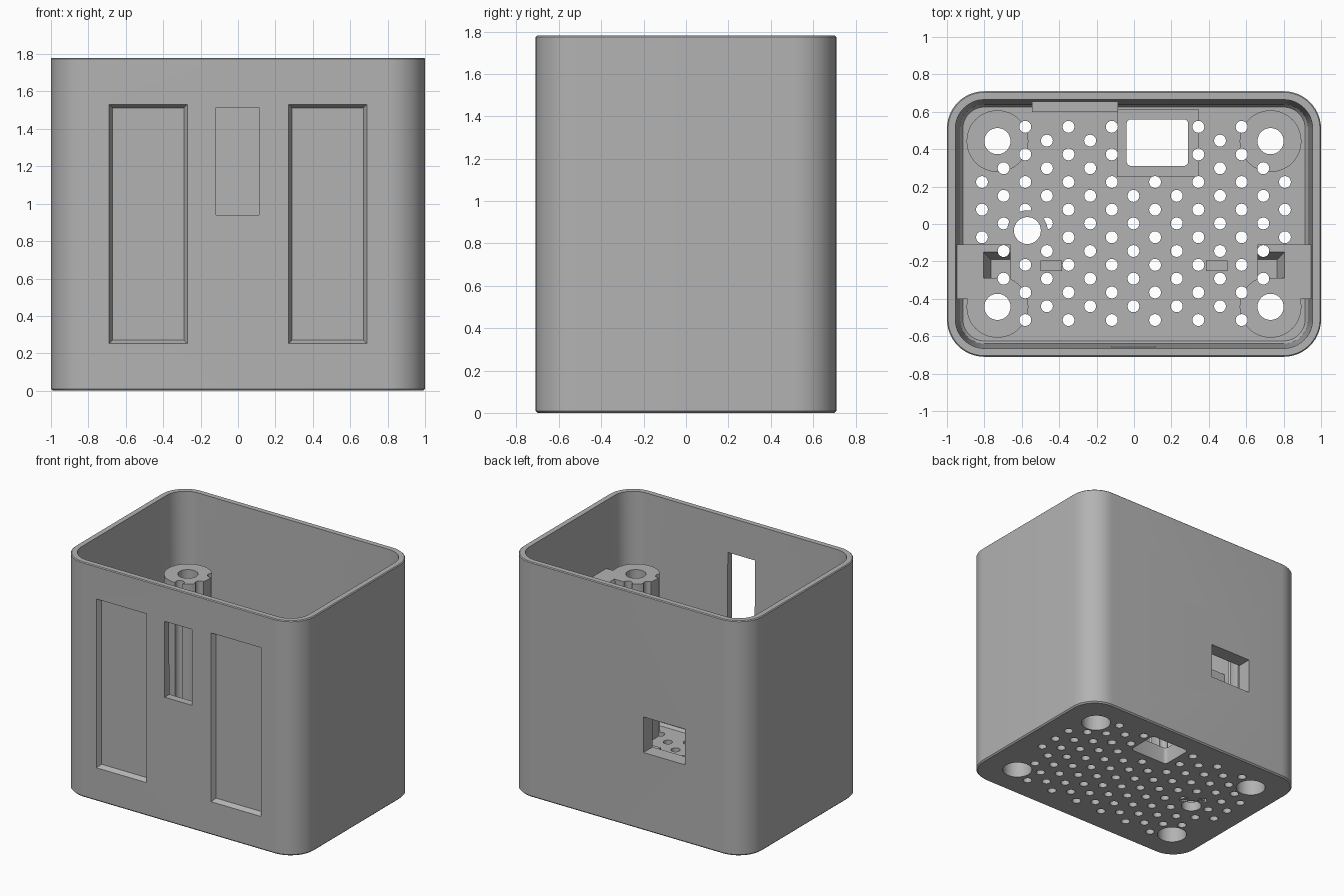
import bpy, bmesh, math
from mathutils import Matrix

cube = bpy.data.objects.get("Cube")
if cube:
    bpy.data.objects.remove(cube, do_unlink=True)

HALF_X, HALF_Y, HEIGHT, FLOOR, POST_TOP = 1.0, 0.71, 1.78, 0.07, 1.27

grey = bpy.data.materials.new("plain grey plastic")
grey.use_nodes = True
colour = (0.45, 0.45, 0.45, 1)
grey.diffuse_color = colour
grey.node_tree.nodes["Principled BSDF"].inputs["Base Color"].default_value = colour


def finish(bm, name):
    bmesh.ops.recalc_face_normals(bm, faces=bm.faces)
    mesh = bpy.data.meshes.new(name)
    bm.to_mesh(mesh)
    bm.free()
    obj = bpy.data.objects.new(name, mesh)
    bpy.context.collection.objects.link(obj)
    mesh.materials.append(grey)
    return obj


def rounded_rect(hx, hy, r, steps, cx=0, cy=0):
    """Outline of a rectangle with round corners."""
    pts = []
    for q, (sx, sy) in enumerate([(1, 1), (-1, 1), (-1, -1), (1, -1)]):
        for i in range(steps + 1):
            a = math.pi / 2 * (q + i / steps)
            pts.append((cx + sx * (hx - r) + r * math.cos(a),
                        cy + sy * (hy - r) + r * math.sin(a)))
    return pts


def loft(bm, sections):
    """Skin closed loops of 3D points and cap both ends."""
    loops = [[bm.verts.new(p) for p in s] for s in sections]
    n = len(loops[0])
    for low, high in zip(loops, loops[1:]):
        for i in range(n):
            j = (i + 1) % n
            bm.faces.new((low[i], low[j], high[j], high[i]))
    bm.faces.new(loops[0][::-1])
    bm.faces.new(loops[-1])


def box(bm, x0, x1, y0, y1, z0, z1):
    loft(bm, [[(x0, y0, z), (x1, y0, z), (x1, y1, z), (x0, y1, z)] for z in (z0, z1)])


def rod(bm, x, y, r, z0, z1, sides=32):
    bmesh.ops.create_cone(bm, cap_ends=True, segments=sides, radius1=r, radius2=r,
                          depth=z1 - z0, matrix=Matrix.Translation((x, y, (z0 + z1) / 2)))


def combine(target, bm, operation):
    """Boolean the given solids into the target, then drop them."""
    tool = finish(bm, "tool")
    tool.hide_render = True
    mod = target.modifiers.new("bool", "BOOLEAN")
    mod.operation, mod.object, mod.solver = operation, tool, "EXACT"
    mod.use_self = operation == "UNION"
    bpy.context.view_layer.objects.active = target
    bpy.ops.object.modifier_apply(modifier=mod.name)
    bpy.data.objects.remove(tool, do_unlink=True)


# Open housing: outer skin up, over the rim, and down the tapered inside
bm = bmesh.new()
profile = [(0.01, 0), (0, 0.01), (0, HEIGHT - 0.006), (0.006, HEIGHT),
           (0.045, HEIGHT), (0.07, 0.09), (0.085, FLOOR)]
loft(bm, [[(x, y, z) for x, y in rounded_rect(HALF_X - d, HALF_Y - d, 0.2 - d, 12)]
          for d, z in profile])
housing = finish(bm, "housing")

# Corner screw posts
posts = [(sx * 0.73, sy * 0.443) for sx in (-1, 1) for sy in (-1, 1)]
bm = bmesh.new()
for x, y in posts:
    rod(bm, x, y, 0.165, 0.03, POST_TOP, 48)
combine(housing, bm, "UNION")

# Latch blocks on the side walls beside the front posts
bm = bmesh.new()
for s in (-1, 1):
    box(bm, *sorted((s * 0.66, s * 0.95)), -0.40, -0.11, 0.035, POST_TOP)
combine(housing, bm, "UNION")

# Floor frame around the socket, window frame on the back wall, small floor stubs
bm = bmesh.new()
box(bm, -0.09, 0.345, 0.25, 0.615, 0.04, 0.13)
box(bm, -0.545, -0.085, 0.60, 0.67, 0.53, 0.92)
for x in (-0.443, 0.443):
    box(bm, x - 0.058, x + 0.058, -0.25, -0.195, 0.04, 0.12)
combine(housing, bm, "UNION")

# Staggered vent holes, skipping posts and the socket frame
bm = bmesh.new()
STEP_X, STEP_Y = 0.1157, 0.0738
for i in range(-7, 8):
    for j in range(-7, 8):
        x, y = i * STEP_X - 0.003, j * STEP_Y + 0.003
        near_post = any(math.hypot(x - px, y - py) < 0.135 for px, py in posts)
        in_frame = -0.08 < x < 0.33 and y > 0.26
        at_side = abs(i) == 7 and not -0.1 < y < 0.25
        if (i + j) % 2 == 0 and not (near_post or in_frame or at_side):
            rod(bm, x, y, 0.032, -0.1, 1.4, 16)
combine(housing, bm, "DIFFERENCE")

# Solid ring for the cable hole
bm = bmesh.new()
rod(bm, -0.57, -0.035, 0.108, 0.01, 0.073)
combine(housing, bm, "UNION")

# Screw holes with deep counterbores, and the cable hole
bm = bmesh.new()
for x, y in posts:
    rod(bm, x, y, 0.07, 1.0, 1.5)
rod(bm, -0.57, -0.035, 0.072, -0.1, 0.3)
combine(housing, bm, "DIFFERENCE")
bm = bmesh.new()
for x, y in posts:
    rod(bm, x, y, 0.105, -0.1, 1.1)
combine(housing, bm, "DIFFERENCE")

# Rounded socket opening in the floor
bm = bmesh.new()
loft(bm, [[(x, y, z) for x, y in rounded_rect(0.165, 0.125, 0.025, 4, 0.125, 0.435)]
          for z in (-0.1, 0.4)])
# Back window and front slot
box(bm, -0.49, -0.14, 0.5, 0.9, 0.59, 0.86)
box(bm, -0.117, 0.112, -0.9, -0.5, 0.94, 1.515)
# Sloped latch pockets
for s in (-1, 1):
    loft(bm, [[(s * 0.6, -0.29, z), (s * x, -0.29, z), (s * x, y, z), (s * 0.6, y, z)]
              for x, y, z in ((0.765, -0.19, 1.17), (0.808, -0.147, 1.28))])
# Bevelled recessed panels in the front
for s in (-1, 1):
    loft(bm, [[(s * 0.48 + a * (0.21 - d), y, 0.892 + b * (0.64 - d))
               for a, b in ((-1, -1), (1, -1), (1, 1), (-1, 1))]
              for d, y in ((-0.002, -0.715), (0.019, -0.675))])
combine(housing, bm, "DIFFERENCE")

# Smooth rounded faces, keep hard edges
bpy.ops.object.select_all(action="DESELECT")
housing.select_set(True)
bpy.context.view_layer.objects.active = housing
bpy.ops.object.shade_smooth_by_angle(angle=math.radians(30))
